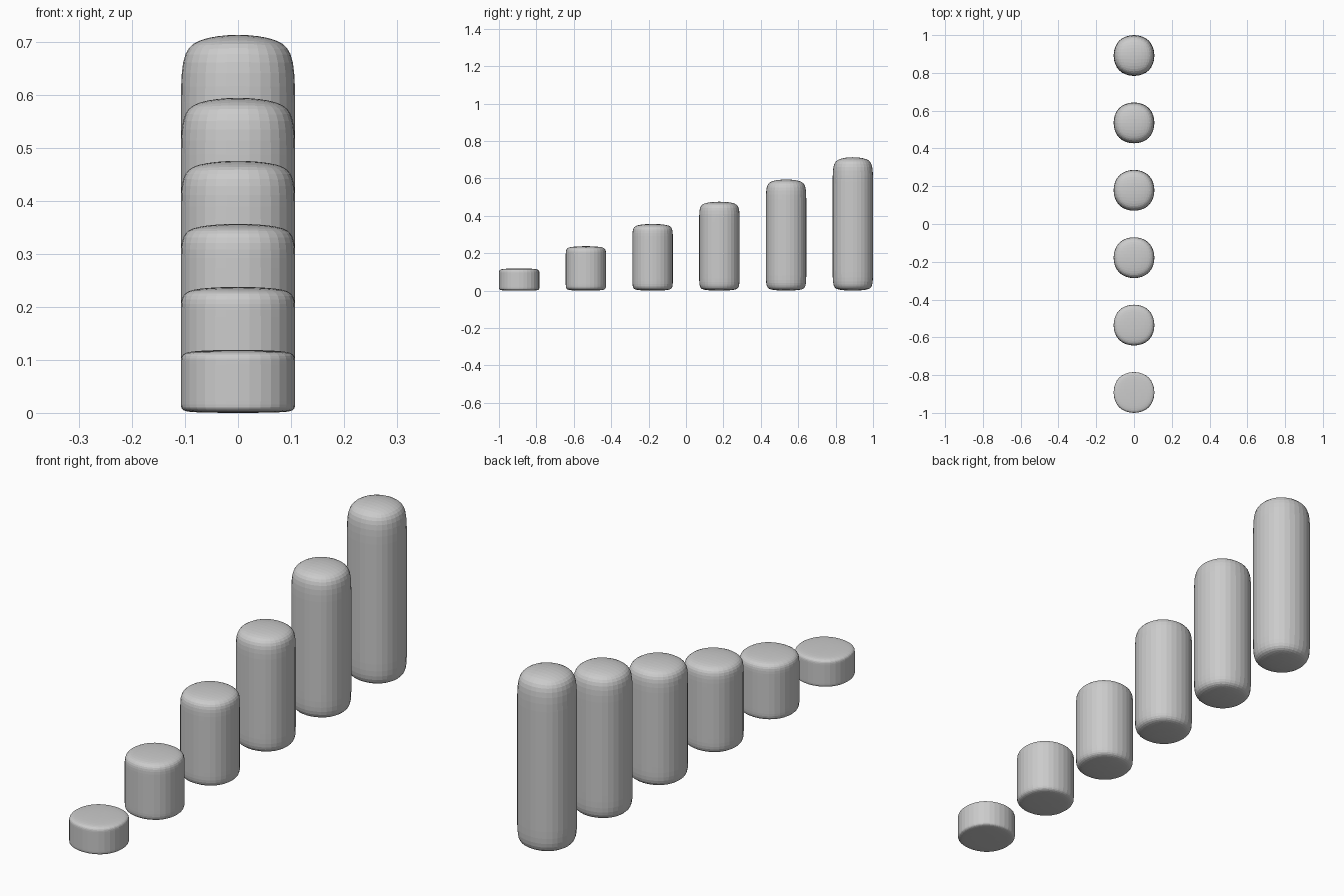
import bpy
import bmesh

if "Cube" in bpy.data.objects:
    bpy.data.objects.remove(bpy.data.objects["Cube"], do_unlink=True)

COUNT = 6
STEP_HEIGHT = 0.119
RADIUS = 0.108
SPACING = (2 - 2 * RADIUS) / (COUNT - 1)
CAGE = RADIUS / 0.917      # half width of the cage before smoothing
TOP_RIM, BASE_RIM = 0.12, 0.06   # support loops as a share of the height
SINK = 0.08                # how far smoothing pulls in the caps

grey = bpy.data.materials.new("light grey")
grey.use_nodes = True
colour = (0.6, 0.6, 0.6, 1)
grey.diffuse_color = colour
grey.node_tree.nodes["Principled BSDF"].inputs["Base Color"].default_value = colour


def make_pillar(name, y, height):
    """Square cage with rim loops, rounded by subdivision."""
    top, base = TOP_RIM * height, BASE_RIM * height
    levels = (-SINK * base, base, height - top, height + SINK * top)
    bm = bmesh.new()
    rings = [[bm.verts.new((sx * CAGE, sy * CAGE, z))
              for sx, sy in ((-1, -1), (1, -1), (1, 1), (-1, 1))] for z in levels]
    for low, high in zip(rings, rings[1:]):
        for i in range(4):
            j = (i + 1) % 4
            bm.faces.new((low[i], low[j], high[j], high[i]))
    bm.faces.new(rings[0][::-1])
    bm.faces.new(rings[-1])
    mesh = bpy.data.meshes.new(name)
    bm.to_mesh(mesh)
    bm.free()
    mesh.materials.append(grey)
    pillar = bpy.data.objects.new(name, mesh)
    pillar.location.y = y
    bpy.context.collection.objects.link(pillar)
    smooth = pillar.modifiers.new("Rounding", 'SUBSURF')
    smooth.levels = smooth.render_levels = 3


# Row of pillars rising towards the back
for n in range(COUNT):
    make_pillar(f"pillar_{n + 1}", -1 + RADIUS + n * SPACING, STEP_HEIGHT * (n + 1))
